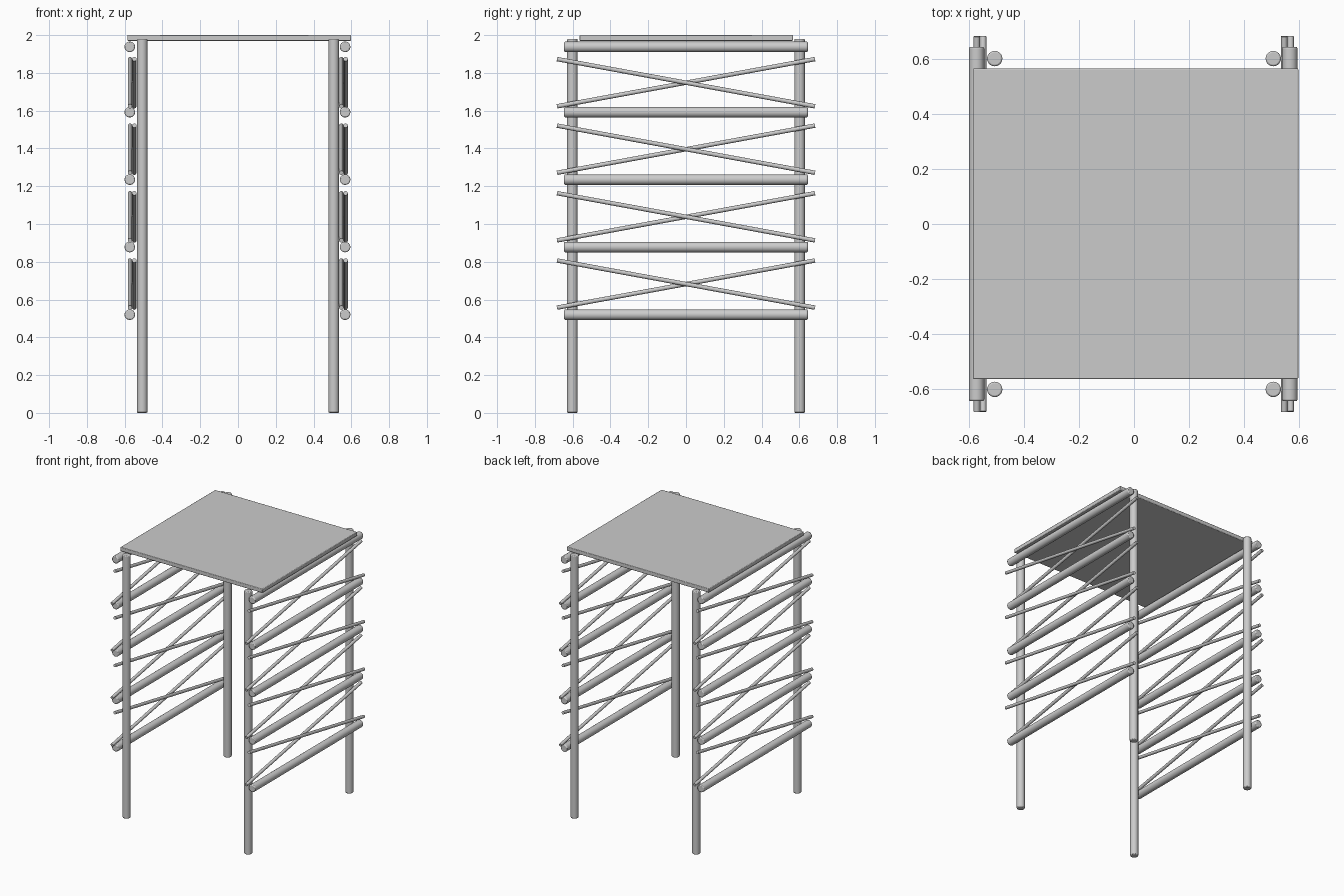
import bpy
from mathutils import Vector

if "Cube" in bpy.data.objects:
    bpy.data.objects.remove(bpy.data.objects["Cube"])


def finish(obj, name, bevel):
    obj.name = name
    if bevel:
        mod = obj.modifiers.new("rounded_edges", 'BEVEL')
        mod.width = bevel
        mod.segments = 2
        mod.limit_method = 'ANGLE'
        mod.angle_limit = 1.0
    bpy.ops.object.shade_smooth_by_angle()
    return obj


def pole(name, start, end, radius, sides=24, bevel=0.0):
    a, b = Vector(start), Vector(end)
    d = b - a
    bpy.ops.mesh.primitive_cylinder_add(
        vertices=sides, radius=radius, depth=d.length, location=(a + b) / 2,
        rotation=d.to_track_quat('Z', 'Y').to_euler())
    return finish(bpy.context.object, name, bevel)


# Four upright posts
for sx, side in ((-1, "left"), (1, "right")):
    for sy, end in ((-1, "front"), (1, "back")):
        x, y = sx * 0.507, sy * 0.602
        pole(f"{end}_{side}_post", (x, y, 0), (x, y, 1.98), 0.028, bevel=0.006)

# Side rails and crossed braces between them
rail_z = (0.52, 0.878, 1.235, 1.592, 1.938)
brace_z = (0.682, 1.038, 1.396, 1.748)
for side, rail_x, rise_x, fall_x in (("left", -0.573, -0.572, -0.549),
                                     ("right", 0.567, 0.547, 0.570)):
    for i, z in enumerate(rail_z):
        pole(f"{side}_rail_{i + 1}", (rail_x, -0.645, z), (rail_x, 0.645, z),
             0.028, bevel=0.006)
    for i, z in enumerate(brace_z):
        pole(f"{side}_rising_brace_{i + 1}", (rise_x, -0.683, z - 0.125),
             (rise_x, 0.683, z + 0.125), 0.0115, 16)
        pole(f"{side}_falling_brace_{i + 1}", (fall_x, -0.683, z + 0.125),
             (fall_x, 0.683, z - 0.125), 0.0115, 16)

# Flat top board
bpy.ops.mesh.primitive_cube_add(size=1, location=(0.006, 0.001, 1.985))
board = bpy.context.object
board.scale = (1.184, 1.13, 0.03)
bpy.ops.object.transform_apply(location=False, rotation=False, scale=True)
finish(board, "top_board", 0.004)
